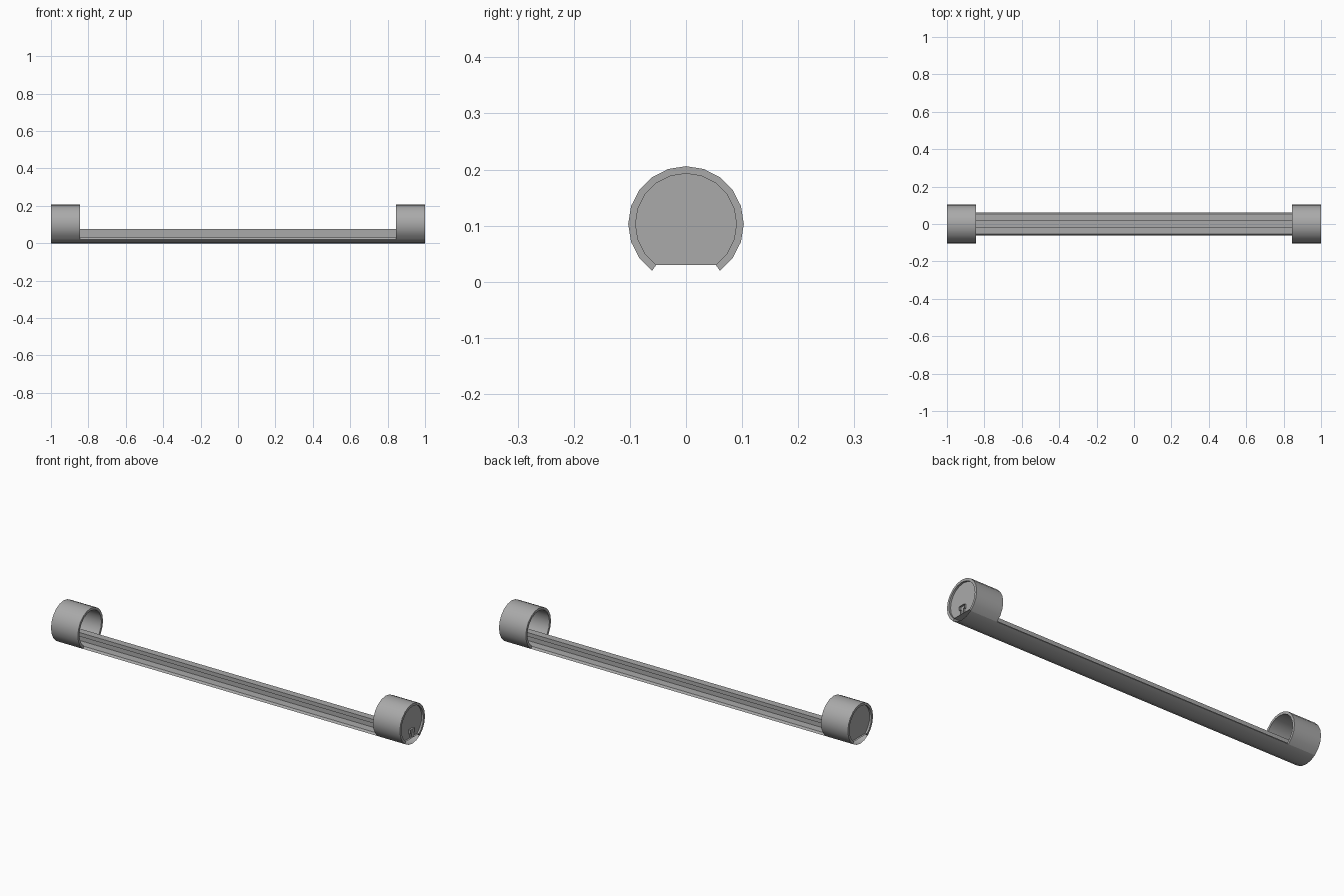
import bpy
import bmesh
from math import sin, cos, radians

cube = bpy.data.objects.get("Cube")
if cube:
    bpy.data.objects.remove(cube, do_unlink=True)

OUTER, INNER, AXIS_Z = 0.103, 0.09, 0.103
STEP = 18        # degrees per tube side
OPENING = 36     # half angle of the base below the collars

grey = bpy.data.materials.new("metal_grey")
grey.use_nodes = True
grey.diffuse_color = (0.4, 0.4, 0.4, 1)
grey.node_tree.nodes["Principled BSDF"].inputs["Base Color"].default_value = (0.4, 0.4, 0.4, 1)


def arc(radius, start, end):
    """Points (y, z) around the tube axis, angles measured from straight down."""
    return [(radius * sin(radians(a)), AXIS_Z - radius * cos(radians(a)))
            for a in range(start, end + 1, STEP)]


def extrude(name, profile, x0, x1, capped=True):
    """Sweep a closed (y, z) profile along x."""
    bm = bmesh.new()
    rings = [[bm.verts.new((x, y, z)) for y, z in profile] for x in (x0, x1)]
    n = len(profile)
    for i in range(n):
        j = (i + 1) % n
        bm.faces.new((rings[0][i], rings[0][j], rings[1][j], rings[1][i]))
    if capped:
        bm.faces.new(rings[0][::-1])
        bm.faces.new(rings[1])
    bmesh.ops.recalc_face_normals(bm, faces=bm.faces)
    mesh = bpy.data.meshes.new(name)
    bm.to_mesh(mesh)
    bm.free()
    mesh.materials.append(grey)
    obj = bpy.data.objects.new(name, mesh)
    bpy.context.collection.objects.link(obj)
    bpy.ops.object.select_all(action="DESELECT")
    obj.select_set(True)
    bpy.context.view_layer.objects.active = obj
    bpy.ops.object.shade_smooth_by_angle(angle=radians(30))
    return obj


# Long base: rounded underside, flat floor, open ends
extrude("base_bar", arc(OUTER, -OPENING, OPENING)
        + [(0.053, 0.03), (-0.053, 0.03)], -1, 1, capped=False)

# Central rail: narrow neck under a wider head
half = [(0.011, 0.03), (0.011, 0.055), (0.018, 0.055), (0.018, 0.075)]
extrude("center_rail", half + [(-y, z) for y, z in reversed(half)],
        -0.985, 1, capped=False)

# Collars and recessed end plates
collar = arc(OUTER, OPENING, 360 - OPENING) + arc(INNER, OPENING, 360 - OPENING)[::-1]
plate = arc(INNER, OPENING, 360 - OPENING)
for side, s in (("left", 1), ("right", -1)):
    extrude(side + "_collar", collar, s * 0.846, s)
    extrude(side + "_end_plate", plate, s * 0.975, s * 0.99)
